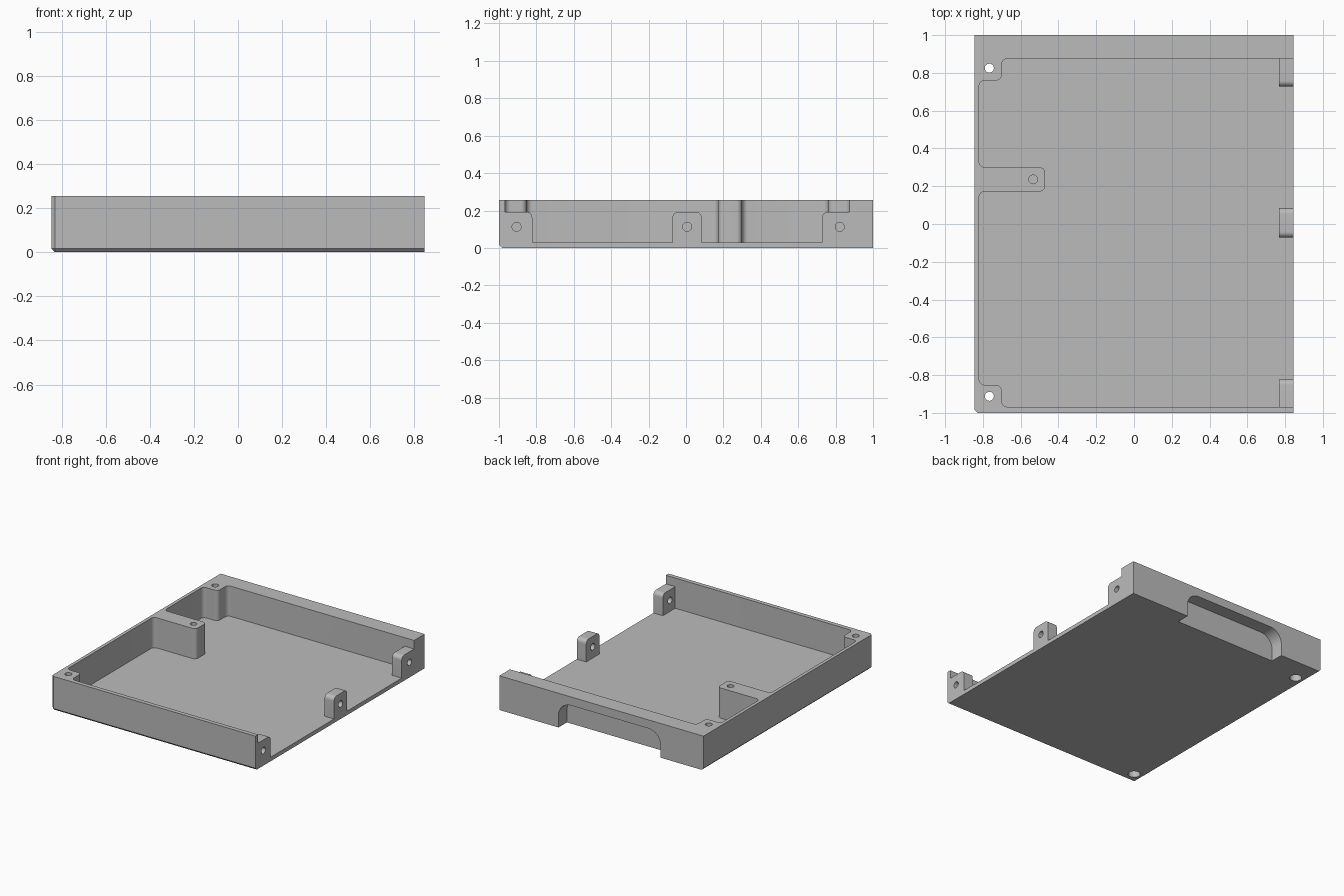
import bpy, bmesh, math
from mathutils import Vector

if "Cube" in bpy.data.objects:
    bpy.data.objects.remove(bpy.data.objects["Cube"], do_unlink=True)

W, L, H = 0.845, 1.0, 0.256      # half width, half length, height
FLOOR, TAB_TOP = 0.03, 0.192
FRONT_IN, BACK_IN, SIDE_IN = -0.968, 0.875, -0.82

grey = bpy.data.materials.new("plain grey")
grey.use_nodes = True
grey.diffuse_color = (0.5, 0.5, 0.5, 1)
grey.node_tree.nodes["Principled BSDF"].inputs["Base Color"].default_value = (0.5, 0.5, 0.5, 1)


def rounded(corners, steps=8):
    """Outline from (u, v, fillet radius) corners."""
    out = []
    for i, (u, v, r) in enumerate(corners):
        p = Vector((u, v))
        if r == 0:
            out.append(p)
            continue
        a = (Vector(corners[i - 1][:2]) - p).normalized()
        b = (Vector(corners[(i + 1) % len(corners)][:2]) - p).normalized()
        centre = p + (a + b) * r
        for k in range(steps + 1):
            t = k / steps * math.pi / 2
            out.append(centre - b * r * math.cos(t) - a * r * math.sin(t))
    return out


def circle(u, v, r, n=32):
    return [Vector((u + r * math.cos(2 * math.pi * k / n),
                    v + r * math.sin(2 * math.pi * k / n))) for k in range(n)]


def prism(name, outline, axis, lo, hi):
    """Outline extruded along an axis from lo to hi."""
    place = {"x": lambda p, w: (w, p.x, p.y),
             "y": lambda p, w: (p.x, w, p.y),
             "z": lambda p, w: (p.x, p.y, w)}[axis]
    bm = bmesh.new()
    a = [bm.verts.new(place(p, lo)) for p in outline]
    b = [bm.verts.new(place(p, hi)) for p in outline]
    bm.faces.new(a)
    bm.faces.new(b)
    for i in range(len(a)):
        j = (i + 1) % len(a)
        bm.faces.new((a[i], a[j], b[j], b[i]))
    bmesh.ops.recalc_face_normals(bm, faces=bm.faces)
    mesh = bpy.data.meshes.new(name)
    bm.to_mesh(mesh)
    bm.free()
    mesh.materials.append(grey)
    obj = bpy.data.objects.new(name, mesh)
    bpy.context.collection.objects.link(obj)
    return obj


def combine(target, tool, operation):
    """Apply a boolean and discard the tool."""
    bpy.context.view_layer.objects.active = target
    mod = target.modifiers.new("boolean", "BOOLEAN")
    mod.operation, mod.solver, mod.object = operation, "EXACT", tool
    bpy.ops.object.modifier_apply(modifier=mod.name)
    bpy.data.objects.remove(tool, do_unlink=True)


def rect(u0, v0, u1, v1):
    return [Vector(p) for p in ((u0, v0), (u1, v0), (u1, v1), (u0, v1))]


# Tray block with chamfered front and left lower edges
tray = prism("tray", rect(-W, -L, W, L), "z", 0, H)
bm = bmesh.new()
bm.from_mesh(tray.data)
edges = []
for e in bm.edges:
    m = (e.verts[0].co + e.verts[1].co) / 2
    front, left, low = m.y < -L + 0.01, m.x < -W + 0.01, m.z < 0.01
    if (front + left + low) == 2:
        edges.append(e)
bmesh.ops.bevel(bm, geom=edges, offset=0.016, segments=1, affect="EDGES")
bm.to_mesh(tray.data)
bm.free()

# Pocket, open on one side, running round the corner bosses and the arm
R = 0.03
pocket = rounded([
    (W + 0.1, FRONT_IN, 0), (W + 0.1, BACK_IN, 0),
    (-0.70, BACK_IN, R), (-0.70, 0.76, R), (SIDE_IN, 0.76, R),
    (SIDE_IN, 0.30, R), (-0.47, 0.30, R), (-0.47, 0.172, R), (SIDE_IN, 0.172, R),
    (SIDE_IN, -0.852, R), (-0.70, -0.852, R), (-0.70, FRONT_IN, R)])
combine(tray, prism("pocket_cutter", pocket, "z", FLOOR, H + 0.1), "DIFFERENCE")

# Arched recess in the outside of the back wall
arch = rounded([(-0.49, -0.1, 0), (0.355, -0.1, 0), (0.355, 0.192, 0.1), (-0.49, 0.192, 0.1)])
combine(tray, prism("recess_cutter", arch, "y", 0.90, L + 0.1), "DIFFERENCE")

# Fixing tabs along the open side: y range, fillets at each end, hole position
for y0, y1, r0, r1, hole in ((FRONT_IN - 0.01, -0.822, 0, R, -0.906),
                             (-0.072, 0.084, R, R, 0.006),
                             (0.728, BACK_IN + 0.01, R, 0, 0.822)):
    side = rounded([(y0, FLOOR - 0.01, 0), (y1, FLOOR - 0.01, 0),
                    (y1, TAB_TOP, r1), (y0, TAB_TOP, r0)])
    combine(tray, prism("tab", side, "x", 0.767, W), "UNION")
    drill = prism("tab_drill", circle(hole, 0.113, 0.024), "x", 0.75, W + 0.1)
    combine(tray, drill, "DIFFERENCE")

# Screw holes through the corner bosses, wider underneath
for y in (0.825, -0.912):
    combine(tray, prism("corner_drill", circle(-0.766, y, 0.024), "z", -0.1, H + 0.1), "DIFFERENCE")
    combine(tray, prism("counterbore", circle(-0.766, y, 0.042), "z", -0.1, 0.05), "DIFFERENCE")

# Blind hole in the end of the arm
combine(tray, prism("arm_drill", circle(-0.534, 0.236, 0.023), "z", 0.08, H + 0.1), "DIFFERENCE")

bpy.ops.object.select_all(action="DESELECT")
tray.select_set(True)
bpy.context.view_layer.objects.active = tray
bpy.ops.object.shade_smooth_by_angle(angle=math.radians(30))
